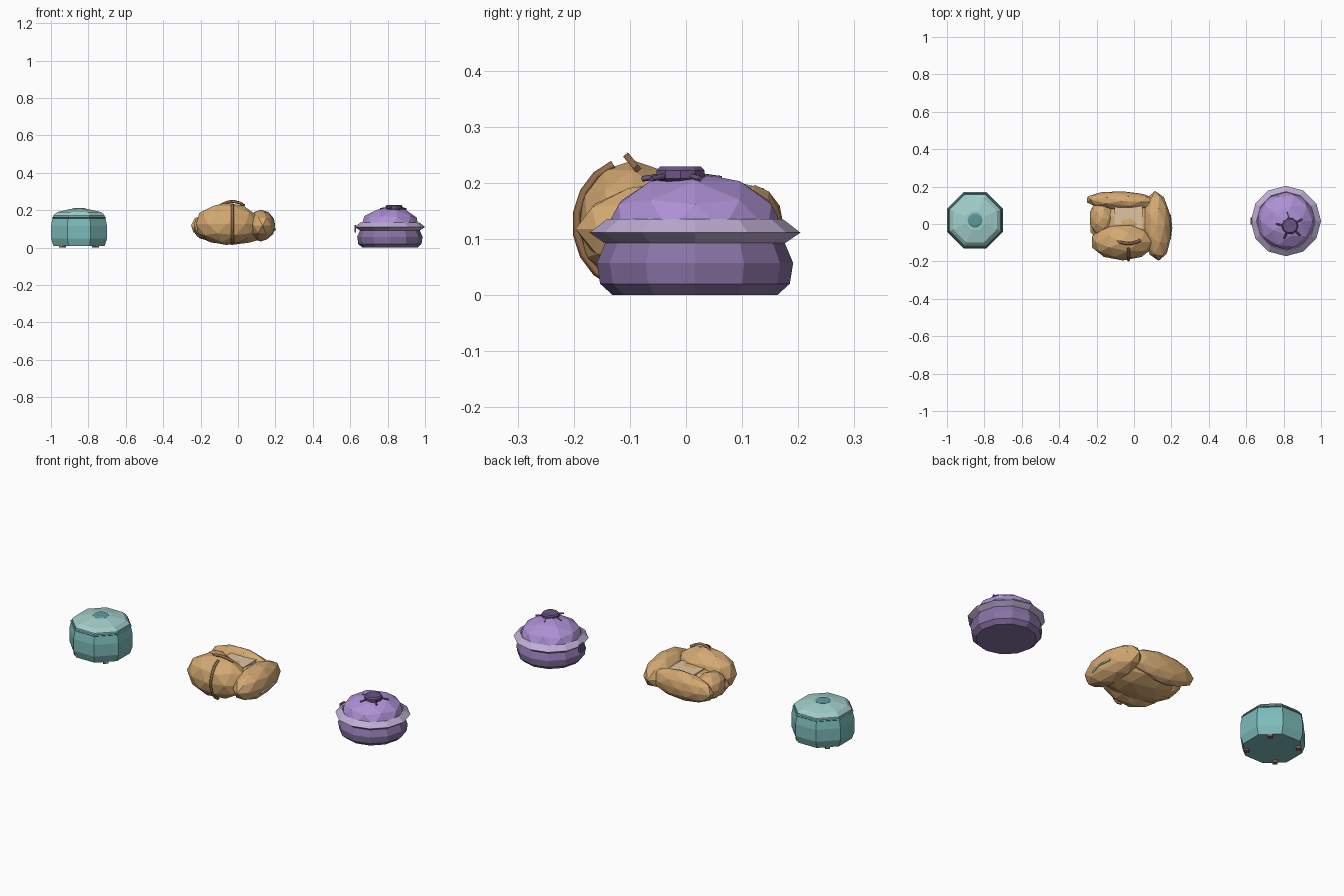
import bpy, bmesh, math
from mathutils import Vector, Matrix

if "Cube" in bpy.data.objects:
    bpy.data.objects.remove(bpy.data.objects["Cube"])


def material(name, rgb):
    m = bpy.data.materials.new(name)
    m.diffuse_color = (*rgb, 1)
    m.use_nodes = True
    m.node_tree.nodes["Principled BSDF"].inputs["Base Color"].default_value = m.diffuse_color
    return m


TEAL = material("teal", (0.20, 0.50, 0.49))
TEAL_LIGHT = material("teal_light", (0.36, 0.62, 0.59))
TEAL_DARK = material("teal_dark", (0.11, 0.33, 0.34))
TAN = material("tan", (0.66, 0.40, 0.17))
TAN_LIGHT = material("tan_light", (0.75, 0.55, 0.36))
BROWN = material("brown", (0.30, 0.15, 0.07))
STEEL = material("steel", (0.42, 0.50, 0.58))
PURPLE = material("purple", (0.25, 0.17, 0.38))
VIOLET = material("violet", (0.42, 0.28, 0.66))
LILAC = material("lilac", (0.52, 0.42, 0.66))
PLUM = material("plum", (0.15, 0.09, 0.23))


def add_mesh(name, bm, mat):
    bmesh.ops.recalc_face_normals(bm, faces=bm.faces)
    me = bpy.data.meshes.new(name)
    bm.to_mesh(me)
    bm.free()
    me.materials.append(mat)
    ob = bpy.data.objects.new(name, me)
    bpy.context.collection.objects.link(ob)
    return ob


def lathe(name, profile, sides, loc, mat, turn=0.0, closed=False):
    """Spin (radius, z) points into a faceted solid or, if closed, a ring."""
    bm = bmesh.new()
    rings = [[bm.verts.new((loc[0] + r * math.cos(turn + math.tau * i / sides),
                            loc[1] + r * math.sin(turn + math.tau * i / sides),
                            loc[2] + z)) for i in range(sides)] for r, z in profile]
    pairs = list(zip(rings, rings[1:]))
    if closed:
        pairs.append((rings[-1], rings[0]))
    else:
        bm.faces.new(rings[0])
        bm.faces.new(rings[-1])
    for a, b in pairs:
        for i in range(sides):
            j = (i + 1) % sides
            bm.faces.new((a[i], a[j], b[j], b[i]))
    return add_mesh(name, bm, mat)


def lump(name, loc, radii, mat, rot=(0, 0, 0)):
    bm = bmesh.new()
    bmesh.ops.create_icosphere(bm, subdivisions=2, radius=1)
    ob = add_mesh(name, bm, mat)
    ob.location, ob.scale, ob.rotation_euler = loc, radii, rot
    return ob


def box(name, loc, size, mat, rot=(0, 0, 0)):
    bm = bmesh.new()
    bmesh.ops.create_cube(bm, size=1)
    ob = add_mesh(name, bm, mat)
    ob.location, ob.scale, ob.rotation_euler = loc, size, rot
    return ob


def strap(name, points, radius, mat):
    cu = bpy.data.curves.new(name, 'CURVE')
    cu.dimensions = '3D'
    cu.bevel_depth, cu.bevel_resolution = radius, 0
    cu.use_fill_caps = True
    sp = cu.splines.new('POLY')
    sp.points.add(len(points) - 1)
    for p, co in zip(sp.points, points):
        p.co = (*co, 1)
    cu.materials.append(mat)
    ob = bpy.data.objects.new(name, cu)
    bpy.context.collection.objects.link(ob)
    return ob


# Teal octagonal pouf (profile given as distance to the flats)
C = (-0.85, 0.02, 0)
K = 1 / math.cos(math.pi / 8)
T = math.pi / 8


def octagon(name, profile, mat, closed=False):
    return lathe(name, [(r * K, z) for r, z in profile], 8, C, mat, T, closed)


octagon("pouf_body", [(0.137, 0.01), (0.15, 0.05), (0.15, 0.115), (0.141, 0.16)], TEAL)
octagon("pouf_lid", [(0.139, 0.155), (0.137, 0.172), (0.118, 0.19), (0.05, 0.206)], TEAL_LIGHT)
octagon("pouf_piping", [(0.135, 0.16), (0.140, 0.155), (0.145, 0.16), (0.140, 0.165)],
        TEAL_DARK, True)
lathe("pouf_button", [(0.04, 0.2), (0.04, 0.207), (0.03, 0.211)], 10, C, TEAL_DARK)
for i in range(4):
    a = math.pi / 4 + i * math.pi / 2
    box("pouf_foot", (C[0] + 0.125 * math.cos(a), C[1] + 0.125 * math.sin(a), 0.009),
        (0.025, 0.025, 0.018), BROWN, (0, 0, a))

# Tan lounge bean bag: base, seat and the three rolls around it
lump("lounger_base", (-0.03, 0, 0.095), (0.212, 0.15, 0.08), TAN)
box("lounger_seat", (-0.03, 0.035, 0.155), (0.15, 0.12, 0.03), TAN_LIGHT)
lump("lounger_backrest", (-0.06, -0.095, 0.127), (0.172, 0.1, 0.113), TAN)
lump("lounger_side_roll", (0.122, -0.01, 0.118), (0.078, 0.187, 0.085), TAN, (0, 0, 0.05))
lump("lounger_rear_roll", (-0.065, 0.123, 0.118), (0.195, 0.052, 0.078), TAN, (0, 0, -0.04))
lump("lounger_left_edge", (-0.17, 0.03, 0.11), (0.07, 0.1, 0.07), TAN)

# Lounger front seam, carry handle and side zip
strap("lounger_seam", [(-0.03, -0.095 - 0.1 * math.cos(a), 0.127 + 0.112 * math.sin(a))
                       for a in [math.radians(d) for d in range(-70, 71, 20)]], 0.008, BROWN)
strap("lounger_handle", [(-0.03 + 0.064 * t, -0.105 + 0.018 * t * t,
                          0.247 - 0.022 * t * t)
                         for t in (-1, -0.6, -0.2, 0.2, 0.6, 1)], 0.008, BROWN)
strap("lounger_zip", [(0.192, -0.08, 0.09), (0.2, -0.02, 0.1), (0.192, 0.05, 0.1)], 0.005, STEEL)

# Purple round bean bag: base, welt ring, gathered top
P = (0.812, 0.016, 0)
lathe("beanbag_base", [(0.147, 0), (0.169, 0.02), (0.175, 0.057), (0.157, 0.1)], 12, P, PURPLE)
lathe("beanbag_ring", [(0.188, 0.111), (0.157, 0.135), (0.127, 0.111), (0.157, 0.09)],
      12, P, LILAC, 0, True)
lump("beanbag_top", (P[0], P[1], 0.116), (0.16, 0.16, 0.102), VIOLET)

# Tied knot with loose ends, and a side label
N = Vector((0.834, -0.01, 0))
lathe("beanbag_knot", [(0.034, 0.2), (0.045, 0.208), (0.045, 0.222), (0.038, 0.229)], 10, N, PLUM)
for i in range(5):
    a = 0.5 + i * math.tau / 5
    d = Vector((math.cos(a), math.sin(a), 0))
    strap("beanbag_tie", [N + d * 0.03 + Vector((0, 0, 0.213)),
                          N + d * 0.075 + Vector((0, 0, 0.207))], 0.005, PLUM)
box("beanbag_label", (0.627, 0.016, 0.1), (0.01, 0.035, 0.04), PLUM)
